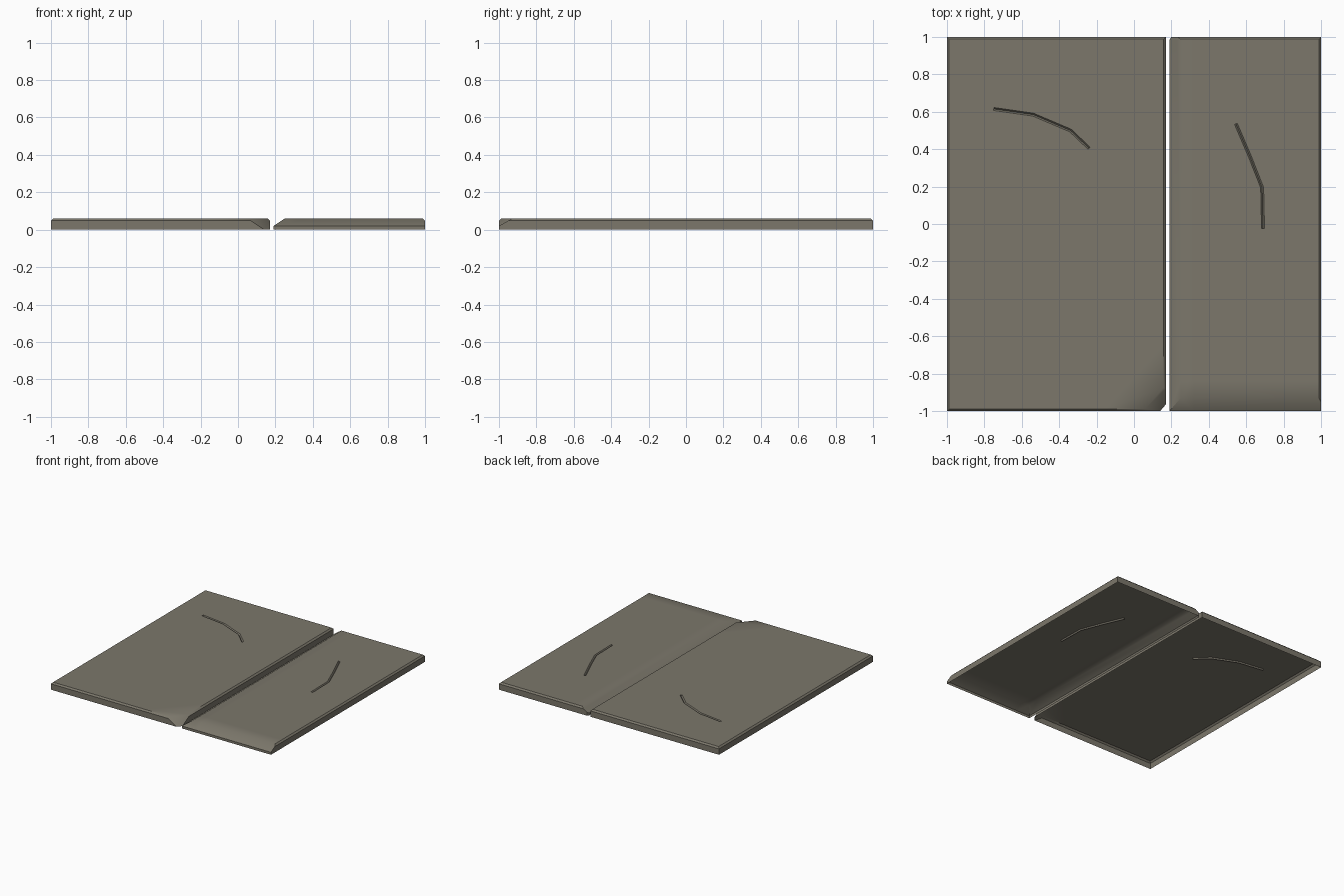
import bpy
import bmesh
import math
from mathutils import Vector

cube = bpy.data.objects.get("Cube")
if cube:
    bpy.data.objects.remove(cube, do_unlink=True)

TOP = 0.06

stone = bpy.data.materials.new("warm grey stone")
stone.use_nodes = True
COLOUR = (0.2, 0.185, 0.147, 1)
stone.diffuse_color = COLOUR
bsdf = next(n for n in stone.node_tree.nodes if n.type == 'BSDF_PRINCIPLED')
bsdf.inputs["Base Color"].default_value = COLOUR
bsdf.inputs["Roughness"].default_value = 0.9


def to_object(name, bm):
    bmesh.ops.recalc_face_normals(bm, faces=bm.faces)
    mesh = bpy.data.meshes.new(name)
    bm.to_mesh(mesh)
    bm.free()
    mesh.materials.append(stone)
    obj = bpy.data.objects.new(name, mesh)
    bpy.context.collection.objects.link(obj)
    return obj


def slice_bm(bm, point, normal, remove):
    """Cut along a plane; optionally drop the outer part and cap the hole."""
    geom = bm.verts[:] + bm.edges[:] + bm.faces[:]
    res = bmesh.ops.bisect_plane(bm, geom=geom, dist=1e-5, plane_co=point,
                                 plane_no=normal, clear_outer=remove)
    if remove:
        edges = [e for e in res["geom_cut"]
                 if isinstance(e, bmesh.types.BMEdge) and e.is_boundary]
        bmesh.ops.holes_fill(bm, edges=edges, sides=0)


def crack_cutter(path):
    """V-shaped prism following a bent line on the top surface."""
    pts = [Vector((x, y, TOP)) for x, y in path]
    bm = bmesh.new()
    rings = []
    for i, p in enumerate(pts):
        along = (pts[min(i + 1, len(pts) - 1)] - pts[max(i - 1, 0)]).normalized()
        side = Vector((-along.y, along.x, 0)) * 0.012
        up = Vector((0, 0, 0.005))
        rings.append([bm.verts.new(p + side + up), bm.verts.new(p - side + up),
                      bm.verts.new(p - up * 2)])
    for a, b in zip(rings, rings[1:]):
        for k in range(3):
            j = (k + 1) % 3
            bm.faces.new((a[k], a[j], b[j], b[k]))
    bm.faces.new(rings[0])
    bm.faces.new(rings[-1])
    cutter = to_object("crack_cutter", bm)
    cutter.hide_render = True
    return cutter


def slab(name, x0, x1, cuts, supports, crack):
    bm = bmesh.new()
    bmesh.ops.create_cube(bm, size=1)
    for v in bm.verts:
        v.co = (x0 if v.co.x < 0 else x1, v.co.y * 2, TOP if v.co.z > 0 else 0)
    for point, normal in cuts:
        slice_bm(bm, point, normal, True)
    for point, normal in supports:
        slice_bm(bm, point, normal, False)
    obj = to_object(name, bm)

    # Carve the crack
    cutter = crack_cutter(crack)
    mod = obj.modifiers.new("crack", 'BOOLEAN')
    mod.operation = 'DIFFERENCE'
    mod.solver = 'EXACT'
    mod.object = cutter
    bpy.ops.object.select_all(action='DESELECT')
    obj.select_set(True)
    bpy.context.view_layer.objects.active = obj
    bpy.ops.object.modifier_apply(modifier=mod.name)
    bpy.data.objects.remove(cutter, do_unlink=True)

    # Leave the underside open
    bm = bmesh.new()
    bm.from_mesh(obj.data)
    under = [f for f in bm.faces if f.calc_center_median().z < 1e-4]
    bmesh.ops.delete(bm, geom=under, context='FACES')
    bm.to_mesh(obj.data)
    bm.free()
    bpy.ops.object.shade_smooth_by_angle(angle=math.radians(42))
    return obj


EASE = 0.012  # worn top edges


def worn(x, y, nx, ny):
    return ((x - nx * EASE, y - ny * EASE, TOP), (nx, ny, 1))


# Wide slab with a broken front corner
chip = Vector((0.09, 0, -0.06)).cross(Vector((0.03, 0.035, 0)))
slab("wide_slab", -1, 0.17,
     [worn(-1, 0, -1, 0), worn(0.17, 0, 1, 0), worn(0, 1, 0, 1),
      worn(0, -1, 0, -1), ((0.05, -1, TOP), chip)],
     [((-0.15, 0, 0), (1, 0, 0)), ((0, -0.65, 0), (0, 1, 0))],
     [(-0.75, 0.615), (-0.54, 0.585), (-0.34, 0.5), (-0.24, 0.405)])

# Narrow slab with sloped front and inner edges
slab("narrow_slab", 0.19, 1,
     [((0.25, 0, TOP), (-0.04, 0, 0.06)), ((0, -0.93, TOP), (0, -0.04, 0.07)),
      worn(1, 0, 1, 0), worn(0, 1, 0, 1), ((0.2, 1, 0), (-1, 0.7, 0))],
     [((0.32, 0, 0), (1, 0, 0)), ((0, -0.84, 0), (0, 1, 0))],
     [(0.545, 0.535), (0.62, 0.36), (0.685, 0.195), (0.69, -0.025)])
